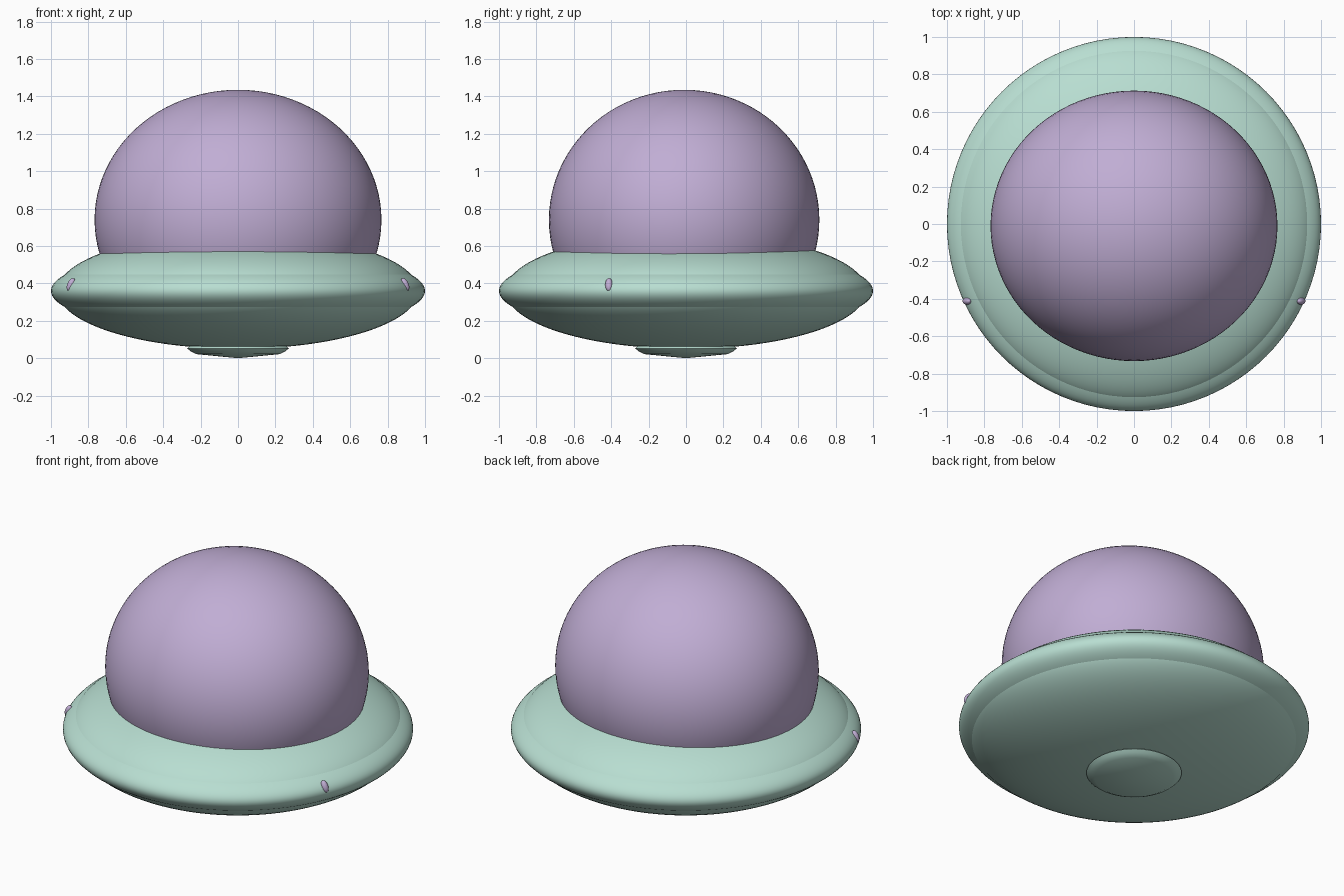
import bpy, bmesh, math

cube = bpy.data.objects.get("Cube")
if cube:
    bpy.data.objects.remove(cube, do_unlink=True)


def material(name, rgb):
    m = bpy.data.materials.new(name)
    m.use_nodes = True
    m.diffuse_color = (*rgb, 1)
    bsdf = next(n for n in m.node_tree.nodes if n.type == "BSDF_PRINCIPLED")
    bsdf.inputs["Base Color"].default_value = (*rgb, 1)
    return m


lilac = material("lilac", (0.53, 0.42, 0.66))
mint = material("mint", (0.48, 0.73, 0.64))


def ellipsoid(name, centre, radii, mat, segments=96, rings=48, tilt=0):
    bpy.ops.mesh.primitive_uv_sphere_add(
        segments=segments, ring_count=rings, radius=1,
        location=centre, rotation=(0, tilt, 0))
    ob = bpy.context.object
    ob.name = name
    ob.scale = radii
    ob.data.materials.append(mat)
    bpy.ops.object.shade_smooth()
    return ob


def lathe(name, profile, mat, steps=48):
    bm = bmesh.new()
    verts = [bm.verts.new((r, 0, z)) for r, z in profile]
    edges = [bm.edges.new(pair) for pair in zip(verts, verts[1:])]
    bmesh.ops.spin(bm, geom=verts + edges, cent=(0, 0, 0), axis=(0, 0, 1),
                   angle=2 * math.pi, steps=steps)
    bmesh.ops.remove_doubles(bm, verts=bm.verts, dist=0.0001)
    bmesh.ops.recalc_face_normals(bm, faces=bm.faces)
    mesh = bpy.data.meshes.new(name)
    bm.to_mesh(mesh)
    bm.free()
    ob = bpy.data.objects.new(name, mesh)
    bpy.context.collection.objects.link(ob)
    mesh.materials.append(mat)
    bpy.ops.object.select_all(action="DESELECT")
    ob.select_set(True)
    bpy.context.view_layer.objects.active = ob
    bpy.ops.object.shade_smooth_by_angle(angle=math.radians(40))
    return ob


# Cabin dome, slightly narrower front to back
ellipsoid("dome", (0, -0.01, 0.74), (0.767, 0.723, 0.695), lilac)

# Saucer: wide rim with a deeper belly set into it
ellipsoid("saucer_rim", (0, 0, 0.36), (1, 1, 0.23), mint)
ellipsoid("saucer_belly", (0, 0, 0.36), (0.965, 0.965, 0.31), mint)

# Shallow hatch under the belly
lathe("bottom_hatch",
      [(0, 0.08), (0.24, 0.08), (0.272, 0.053), (0.255, 0.038),
       (0.225, 0.022), (0, 0.0)], mint)

# Small lamps on each side of the rim, leaning with its slope
for side, label in ((1, "left"), (-1, "right")):
    ellipsoid(label + "_lamp", (0.893 * side, -0.412, 0.393),
              (0.02, 0.02, 0.037), lilac, 24, 12, -0.4 * side)
